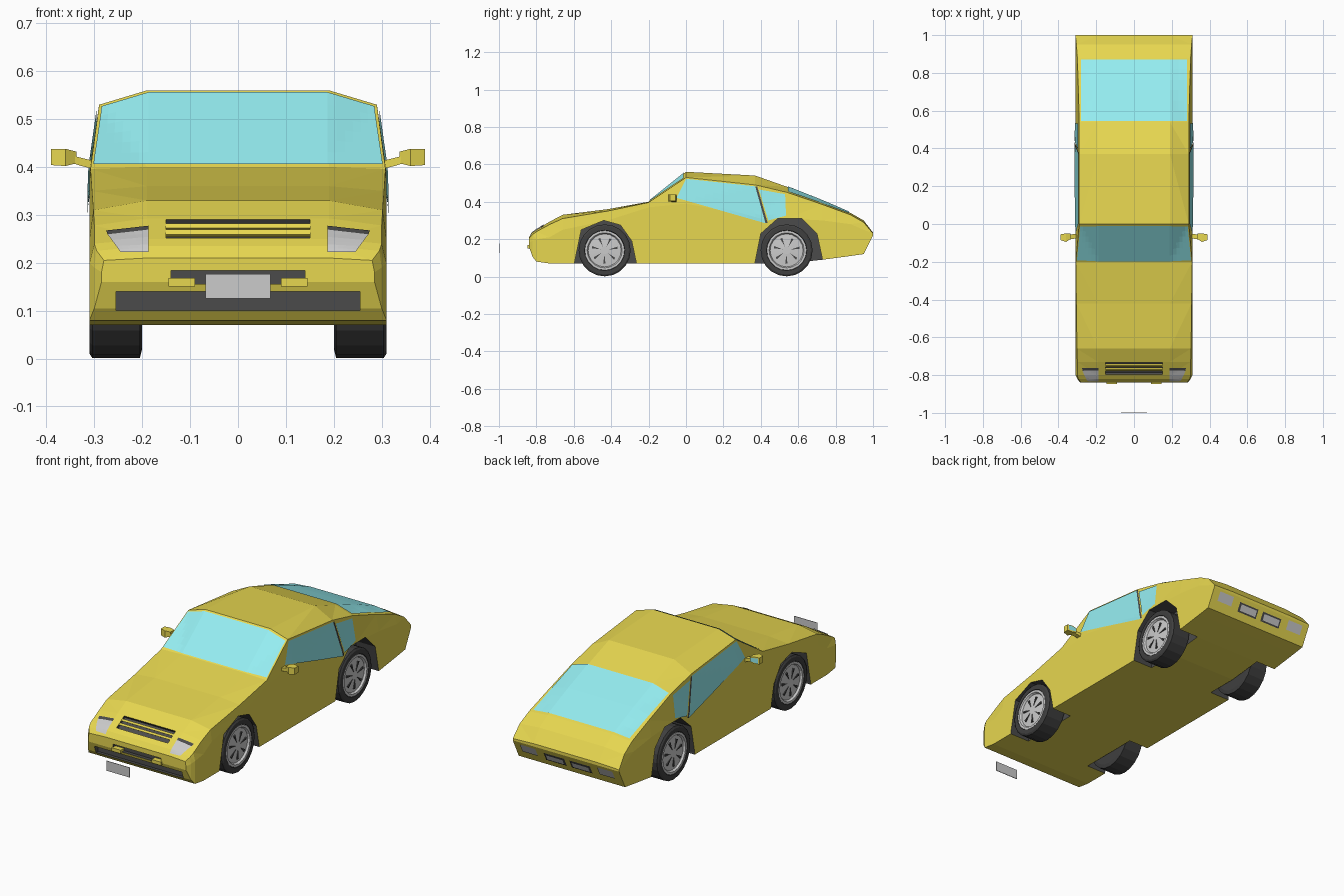
import bpy, bmesh, math
from mathutils import Vector
from mathutils.bvhtree import BVHTree

if "Cube" in bpy.data.objects:
    bpy.data.objects.remove(bpy.data.objects["Cube"])


def material(name, rgb):
    m = bpy.data.materials.new(name)
    m.diffuse_color = (*rgb, 1)
    m.use_nodes = True
    m.node_tree.nodes["Principled BSDF"].inputs["Base Color"].default_value = m.diffuse_color
    return m


YELLOW = material("yellow_paint", (0.80, 0.68, 0.08))
GLASS = material("cyan_glass", (0.30, 0.85, 0.88))
DARK = material("dark_trim", (0.07, 0.07, 0.07))
RUBBER = material("rubber", (0.05, 0.05, 0.05))


def build(name, verts, faces, mat=None, fix=True, tri=False):
    bm = bmesh.new()
    vs = [bm.verts.new(v) for v in verts]
    for f in faces:
        bm.faces.new([vs[i] for i in f])
    if fix:
        bmesh.ops.recalc_face_normals(bm, faces=bm.faces)
    if tri:
        bmesh.ops.triangulate(bm, faces=[f for f in bm.faces if len(f.verts) == 4])
    me = bpy.data.meshes.new(name)
    bm.to_mesh(me)
    bm.free()
    if mat:
        me.materials.append(mat)
    ob = bpy.data.objects.new(name, me)
    bpy.context.collection.objects.link(ob)
    return ob


def loft(name, rings, mat=None, tri=False):
    n = len(rings[0])
    faces = [(r * n + i, r * n + (i + 1) % n, (r + 1) * n + (i + 1) % n, (r + 1) * n + i)
             for r in range(len(rings) - 1) for i in range(n)]
    faces += [tuple(range(n)), tuple(range(len(rings) * n - n, len(rings) * n))]
    return build(name, [v for r in rings for v in r], faces, mat, tri=tri)


def prism(name, yz, x0, x1, mat=None):
    return loft(name, [[(x, y, z) for y, z in yz] for x in (x0, x1)], mat)


def rect(y0, y1, z0, z1):
    return [(y0, z0), (y1, z0), (y1, z1), (y0, z1)]


# Body: y, half width, bottom, belt, edge x, edge z, top z
STATIONS = [
    (-0.84, .285, .16, .18, .28, .205, .21),
    (-0.82, .30, .105, .19, .295, .225, .235),
    (-0.80, .31, .08, .20, .30, .24, .25),
    (-0.73, .31, .07, .21, .30, .278, .293),
    (-0.66, .31, .07, .25, .302, .31, .33),
    (-0.42, .31, .07, .30, .305, .35, .36),
    (-0.20, .31, .07, .37, .308, .396, .40),
    (0.00, .31, .07, .39, .29, .53, .56),
    (0.37, .31, .07, .32, .29, .49, .54),
    (0.54, .31, .07, .31, .29, .45, .48),
    (0.73, .31, .09, .30, .295, .385, .405),
    (0.88, .31, .11, .28, .30, .33, .34),
    (0.95, .31, .12, .25, .305, .29, .30),
    (1.00, .31, .22, .225, .31, .23, .235),
]
rings = []
for y, w, zb, belt, xe, ze, zt in STATIONS:
    half = [(w, zb), (w, belt), (xe, ze), (.19, zt)]
    rings.append([(x, y, z) for x, z in half] + [(-x, y, z) for x, z in reversed(half)])
body = loft("car_body", rings, YELLOW, tri=True)
bm = bmesh.new()
bm.from_mesh(body.data)
tree = BVHTree.FromBMesh(bm)
bm.free()

VIEWS = {  # ray start for each projection
    "front": (lambda a, b: (a, -2, b), (0, 1, 0)),
    "back": (lambda a, b: (a, 2, b), (0, -1, 0)),
    "top": (lambda a, b: (a, b, 2), (0, 0, -1)),
    "right": (lambda a, b: (2, a, b), (-1, 0, 0)),
    "left": (lambda a, b: (-2, a, b), (1, 0, 0)),
}


def panel(name, quad, view, mat=None, n=6, off=0.004):
    """Quad of 2D corners laid onto the body surface."""
    start, d = VIEWS[view]
    c = [Vector(p) for p in quad]
    verts = []
    for j in range(n + 1):
        for i in range(n + 1):
            p = c[0].lerp(c[1], i / n).lerp(c[3].lerp(c[2], i / n), j / n)
            loc, nor, _, _ = tree.ray_cast(Vector(start(*p)), Vector(d))
            if loc is None:
                loc, nor, _, _ = tree.find_nearest(Vector(start(*p)))
            verts.append(loc + nor * off)
    faces = [(j * (n + 1) + i, j * (n + 1) + i + 1, (j + 1) * (n + 1) + i + 1, (j + 1) * (n + 1) + i)
             for j in range(n) for i in range(n)]
    a, b, e = (verts[k] for k in faces[0][:3])
    if (b - a).cross(e - a).dot(Vector(d)) > 0:
        faces = [f[::-1] for f in faces]
    return build(name, verts, faces, mat, fix=False)


# Windscreen and rear window
panel("windscreen", [(-.187, .403), (.187, .403), (.187, .553), (-.187, .553)], "front", GLASS)
panel("rear_window", [(-.19, .545), (.19, .545), (.19, .87), (-.19, .87)], "top", GLASS)
for s, side in ((1, "right"), (-1, "left")):
    def m(q):
        return [(s * x, z) for x, z in q]
    panel(side + "_windscreen_corner", m([(.187, .403), (.302, .403), (.284, .524), (.187, .553)]), "front", GLASS)
    panel(side + "_rear_window_edge", m([(.19, .545), (.28, .545), (.28, .87), (.19, .87)]), "top", GLASS)
    # Side glass with dark edging
    panel(side + "_door_window", [(-.05, .42), (.425, .285), (.37, .482), (0, .522)], side, GLASS, n=10)
    panel(side + "_quarter_window", [(.44, .30), (.535, .325), (.53, .44), (.39, .465)], side, GLASS)
    panel(side + "_window_pillar_seal", [(.425, .285), (.436, .288), (.381, .48), (.37, .482)], side, DARK)
    # Lamps front and back
    panel(side + "_headlight", m([(.187, .22), (.245, .22), (.272, .256), (.187, .266)]), "front")
    panel(side + "_headlight_lid", m([(.187, .266), (.272, .256), (.275, .264), (.187, .274)]), "front", DARK)
    panel(side + "_tail_light", m([(.18, .165), (.27, .165), (.27, .21), (.18, .21)]), "back")
    panel(side + "_rear_vent", m([(.015, .155), (.135, .155), (.135, .2), (.015, .2)]), "back", DARK)
    panel(side + "_rear_plate", m([(.025, .162), (.125, .162), (.125, .192), (.025, .192)]), "back", off=0.008)

# Wheel wells, grille and bumper openings cut from the body
ARCHES = [
    [(-.60, -.02), (-.595, .08), (-.56, .25), (-.44, .30), (-.35, .275), (-.29, .19), (-.265, .07), (-.265, -.02)],
    [(.37, -.02), (.37, .08), (.40, .23), (.49, .31), (.62, .31), (.70, .23), (.73, .09), (.73, -.02)],
]
cutters = [prism("well_cutter", a, s * .195, s * .36, DARK) for a in ARCHES for s in (1, -1)]
cutters += [
    prism("mouth_cutter", rect(-.9, -.80, .10, .14), -.255, .255, DARK),
    prism("slot_cutter", rect(-.9, -.82, .156, .184), -.14, .14, DARK),
    prism("grille_cutter", [(-.82, .27), (-.75, .315), (-.727, .279), (-.787, .242)], -.15, .15, DARK),
]
for c in cutters:
    c.hide_render = True
    mod = body.modifiers.new("cut", "BOOLEAN")
    mod.operation, mod.solver, mod.object = "DIFFERENCE", "EXACT", c
    mod.material_mode = "TRANSFER"
dg = bpy.context.evaluated_depsgraph_get()
dg.update()
cut_mesh = bpy.data.meshes.new_from_object(body.evaluated_get(dg))
body.modifiers.clear()
body.data = cut_mesh
for c in cutters:
    bpy.data.objects.remove(c)

# Grille bars, lower lip and number plate
for t in (.33, .68):
    y, z = -.789 + .06 * t, .247 + .037 * t
    prism("grille_bar", [(y - .008, z), (y - .002, z + .01), (y + .008, z + .004), (y + .002, z - .006)], -.15, .15, YELLOW)
for s in (1, -1):
    prism("bumper_slot_end", rect(-.848, -.82, .15, .168), s * .09, s * .145, YELLOW)
prism("number_plate", rect(-1.0, -.997, .125, .177), -.068, .068)


# Wheels
def ring(r, x, cy, cz, n=20):
    return [(x, cy + r * math.cos(2 * math.pi * i / n), cz + r * math.sin(2 * math.pi * i / n)) for i in range(n)]


for end, cy in (("front", -.435), ("rear", .538)):
    for s, side in ((1, "right"), (-1, "left")):
        tag, cz = f"{end}_{side}_", .14
        loft(tag + "tyre", [ring(r, s * x, cy, cz) for r, x in
                            ((.12, .20), (.139, .205), (.139, .304), (.13, .31), (.108, .31), (.105, .296))], RUBBER)
        loft(tag + "rim", [ring(r, s * x, cy, cz) for r, x in
                           ((.106, .29), (.106, .309), (.094, .309), (.088, .299), (.02, .304))])
        for k in range(7):
            a = 2 * math.pi * k / 7 + .2
            u, v = Vector((math.cos(a), math.sin(a))), Vector((-math.sin(a), math.cos(a)))
            o = Vector((cy, cz))
            prism(tag + "rim_slot", [o + u * .022, o + u * .07 - v * .006, o + u * .07 + v * .006],
                  s * .298, s * .306, DARK)

# Door mirrors
for s, side in ((1, "right"), (-1, "left")):
    def sect(x, y0, y1, z0, z1):
        return [(s * x, y, z) for y, z in rect(y0, y1, z0, z1)]
    loft(side + "_mirror_arm", [sect(.298, -.075, -.05, .395, .412), sect(.33, -.08, -.055, .403, .42),
                                sect(.352, -.085, -.06, .41, .425)], YELLOW)
    loft(side + "_mirror_shell", [sect(.337, -.08, -.05, .408, .432), sect(.36, -.095, -.05, .402, .438),
                                  sect(.39, -.085, -.055, .404, .438)], YELLOW)
    build(side + "_mirror_glass", [(s * .342, -.047, .411), (s * .386, -.05, .407), (s * .386, -.05, .435),
                                   (s * .342, -.047, .43)],
          [(3, 2, 1, 0) if s > 0 else (0, 1, 2, 3)], GLASS, fix=False)
